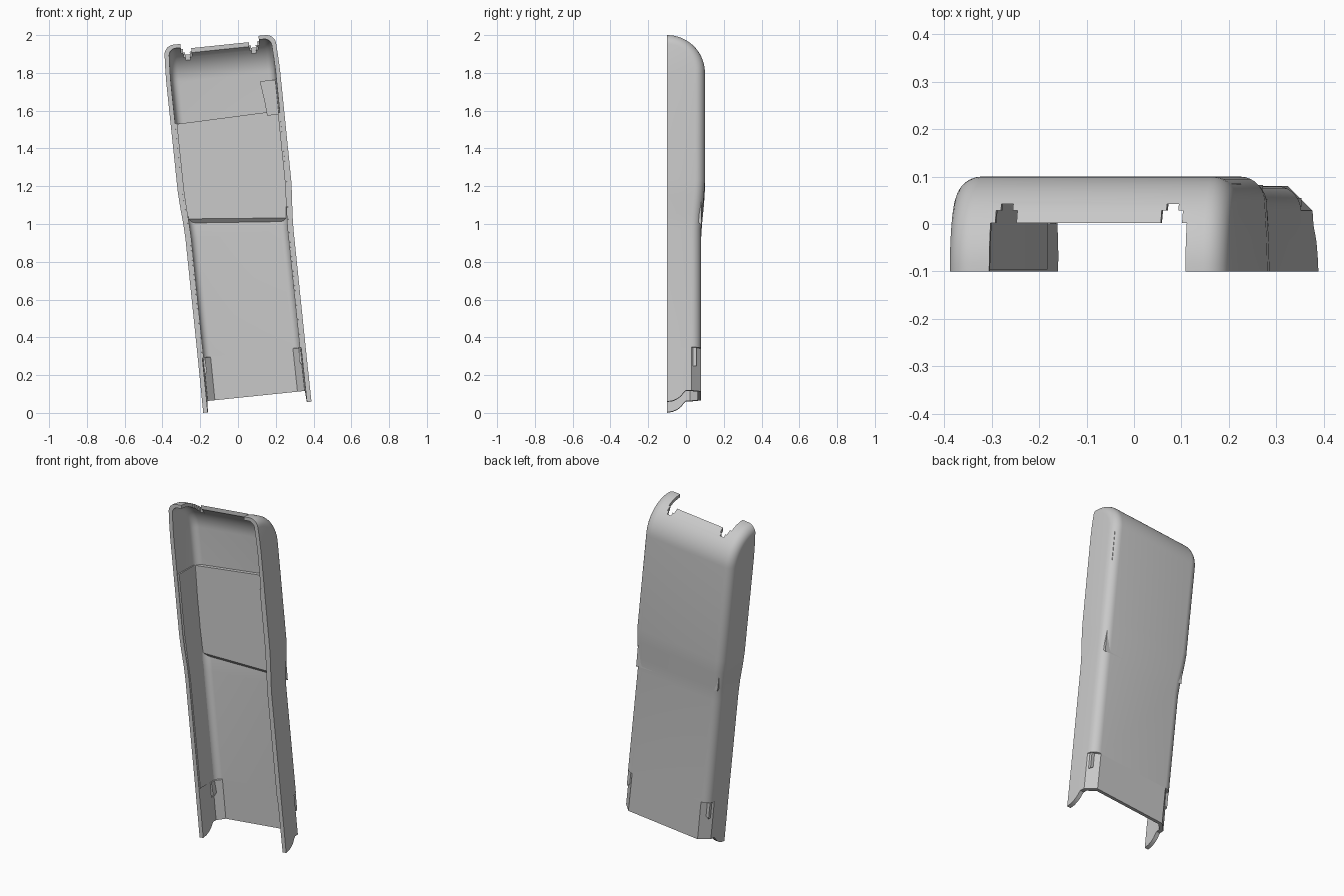
import bpy, bmesh, math
from mathutils import Matrix

if "Cube" in bpy.data.objects:
    bpy.data.objects.remove(bpy.data.objects["Cube"])

TILT = math.radians(5.9)
PLACE = Matrix.Translation((0.1025, 0, 0.03)) @ Matrix.Rotation(-TILT, 4, 'Y')
FRONT = -0.1      # y of the open rim
BEND = 1.755      # height where the back starts curling forward

grey = bpy.data.materials.new("grey_plastic")
grey.use_nodes = True
grey.diffuse_color = (0.58, 0.58, 0.58, 1)
grey.node_tree.nodes["Principled BSDF"].inputs["Base Color"].default_value = (0.58, 0.58, 0.58, 1)


def make(name, bm):
    bmesh.ops.recalc_face_normals(bm, faces=bm.faces)
    mesh = bpy.data.meshes.new(name)
    bm.to_mesh(mesh)
    bm.free()
    mesh.materials.append(grey)
    obj = bpy.data.objects.new(name, mesh)
    bpy.context.collection.objects.link(obj)
    return obj


def prism(name, bottom, top):
    """Solid between two matching outlines."""
    bm = bmesh.new()
    a = [bm.verts.new(p) for p in bottom]
    b = [bm.verts.new(p) for p in top]
    bm.faces.new(a)
    bm.faces.new(b)
    for i in range(len(a)):
        j = (i + 1) % len(a)
        bm.faces.new((a[i], a[j], b[j], b[i]))
    return make(name, bm)


def box(name, u, y, w):
    corners = [(u[0], y[0]), (u[1], y[0]), (u[1], y[1]), (u[0], y[1])]
    return prism(name, [(*c, w[0]) for c in corners], [(*c, w[1]) for c in corners])


def slab(name, outline, y0, y1):
    return prism(name, [(u, y0, w) for u, w in outline], [(u, y1, w) for u, w in outline])


def half_section(W, D, r, chamfer):
    """Side wall and rounded (or flat) corner, as (across, depth)."""
    pts = [(W, 0), (W - 0.002, (D - r) / 2), (W - 0.006, D - r)]
    n = 7
    for i in range(1, n + 1):
        a = math.pi / 2 * i / n
        c, s = (1 - i / n, i / n) if chamfer else (math.cos(a), math.sin(a))
        pts.append((W - 0.006 - r + r * c, D - r + r * s))
    return pts


def section(W, D, wall, back, chamfer):
    outer = half_section(W, D, 0.052, chamfer)
    inner = half_section(W - wall, D - back, 0.038, chamfer)
    mirror = lambda pts: [(-u, d) for u, d in reversed(pts)]
    return outer + mirror(outer) + mirror(inner)[::-1] + inner[::-1]


# Shell: a U section run up the body, then swung forward over the top
rings = []
for w, W, D, chamfer in [(0, .288, .18, True), (.289, .287, .18, True), (.291, .287, .18, False),
                         (.92, .287, .18, False), (1.0, .290, .185, False), (1.1, .298, .195, False),
                         (1.18, .302, .2, False), (BEND, .303, .2, False)]:
    rings.append([(u, FRONT + d, w) for u, d in section(W, D, .024, .02, chamfer)])
STEPS = 18
for i in range(1, STEPS + 1):
    a = math.pi / 2 * i / STEPS
    rings.append([(u, FRONT + d * math.cos(a), BEND + d * math.sin(a))
                  for u, d in section(.303, .2, .024, .02, False)])
bm = bmesh.new()
loops = [[bm.verts.new(p) for p in ring] for ring in rings]
for low, high in zip(loops, loops[1:]):
    for i in range(len(low)):
        j = (i + 1) % len(low)
        bm.faces.new((low[i], low[j], high[j], high[i]))
bm.faces.new(loops[0])
bm.faces.new(loops[-1])
bmesh.ops.remove_doubles(bm, verts=bm.verts, dist=1e-5)
shell = make("case_shell", bm)

# Cutters: top opening, its two latch notches, and the curved bottom end
cutters = [box("opening_cutter", (-.208, .208), (-.3, .002), (1.7, 2.2))]
for s in (-1, 1):
    cutters.append(box("notch_cutter", sorted((s * .153, s * .198)), (-.05, .028), (1.8, 2.2)))
    cutters.append(box("notch_tip_cutter", sorted((s * .163, s * .188)), (-.05, .042), (1.8, 2.2)))
end = [(FRONT, 0), (-.07, .005), (-.045, .016), (-.025, .032), (-.01, .052), (0, .06),
       (.2, .06), (.2, -.1), (-.2, -.1), (-.2, 0)]
cutters.append(prism("end_cutter", [(-.5, y, w) for y, w in end], [(.5, y, w) for y, w in end]))
bpy.context.view_layer.objects.active = shell
for cutter in cutters:
    cutter.hide_render = True
    mod = shell.modifiers.new("cut", 'BOOLEAN')
    mod.operation, mod.solver, mod.object = 'DIFFERENCE', 'EXACT', cutter
    bpy.ops.object.modifier_apply(modifier=mod.name)
    bpy.data.objects.remove(cutter)

parts = [shell]

# Raised pad inside the back, with a sloped lower edge
parts.append(prism("inner_pad",
                   [(-.268, .082, .99), (.268, .082, .94), (.272, .085, 1.55), (-.272, .085, 1.535)],
                   [(-.268, .045, 1.03), (.268, .045, .98), (.272, .058, 1.55), (-.272, .058, 1.535)]))

# Side liners, bottom catches
for s, side in ((-1, "right"), (1, "left")):
    liner = [(s * .275, .29), (s * .256, .29), (s * .256, .93), (s * .268, 1.18),
             (s * .268, 1.54), (s * .29, 1.54), (s * .29, 1.18), (s * .275, .93)]
    parts.append(slab(side + "_liner", liner, -.096, .05))
    catch = [(s * .272, .19), (s * .256, .2), (s * .246, .22), (s * .25, .29), (s * .272, .29)]
    parts.append(slab(side + "_catch", catch, .0, .055))

# Small tab above the pad
parts.append(slab("inner_tab", [(.19, 1.715), (.282, 1.715), (.282, 1.53), (.21, 1.53), (.205, 1.6)],
                  .045, .085))

for obj in parts:
    obj.data.transform(PLACE)
bpy.ops.object.select_all(action='DESELECT')
for obj in parts:
    obj.select_set(True)
bpy.context.view_layer.objects.active = shell
bpy.ops.object.shade_smooth_by_angle(angle=math.radians(28))
